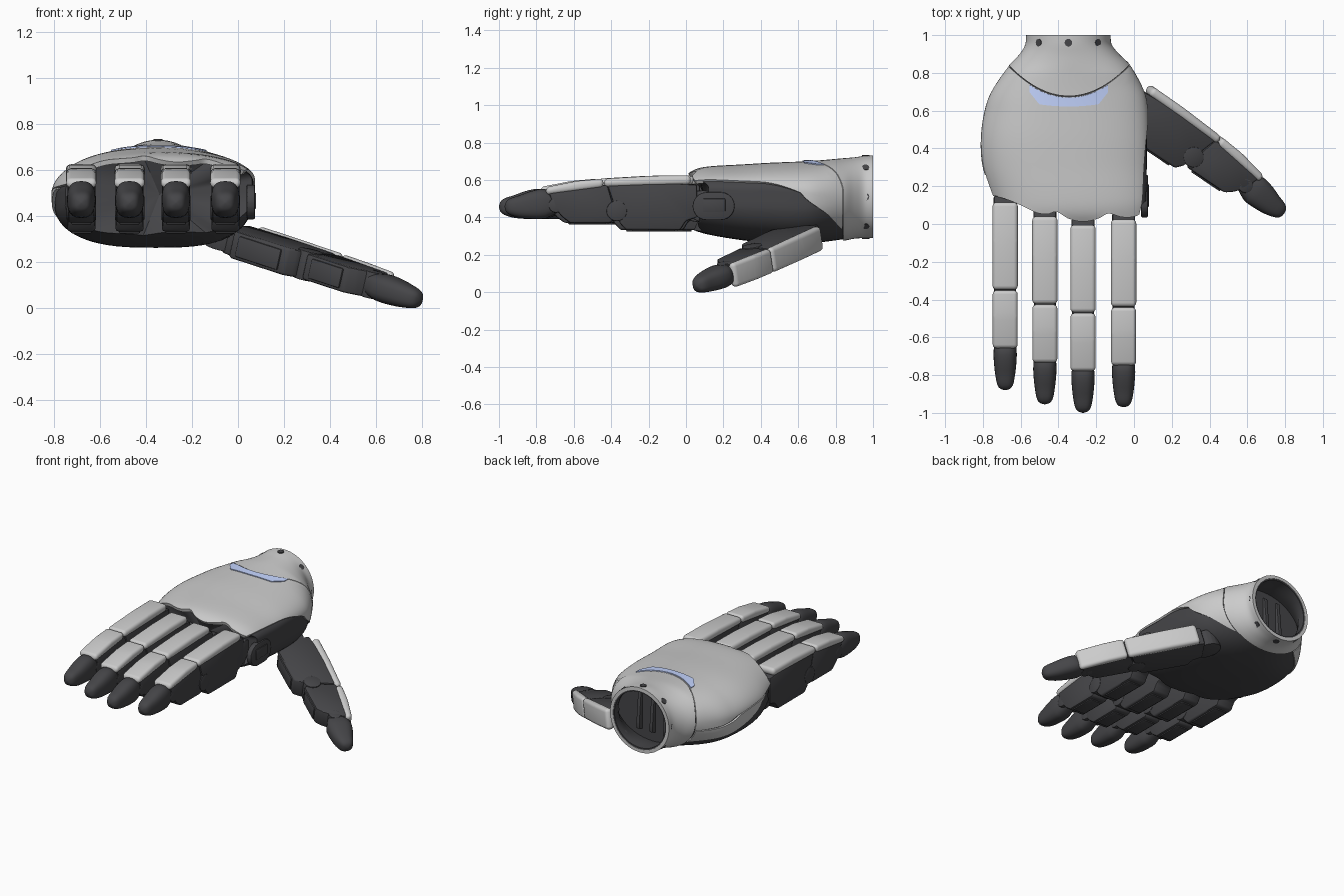
import bpy, bmesh
from math import sin, cos, pi, radians, acos
from mathutils import Matrix, Vector

if "Cube" in bpy.data.objects:
    bpy.data.objects.remove(bpy.data.objects["Cube"])


def material(name, rgb):
    m = bpy.data.materials.new(name)
    m.diffuse_color = (*rgb, 1)
    m.use_nodes = True
    m.node_tree.nodes["Principled BSDF"].inputs["Base Color"].default_value = m.diffuse_color
    return m


DARK = material("dark_rubber", (0.06, 0.06, 0.065))
BLUE = material("light_blue", (0.55, 0.66, 1.0))


def spline(keys, q):
    """Smooth interpolation of (q, values...) rows."""
    if q <= keys[0][0]:
        return keys[0][1:]
    if q >= keys[-1][0]:
        return keys[-1][1:]
    i = max(k for k in range(len(keys) - 1) if keys[k][0] <= q)
    a, b = keys[i], keys[i + 1]
    p, n = keys[max(i - 1, 0)], keys[min(i + 2, len(keys) - 1)]
    h = b[0] - a[0]
    s = (q - a[0]) / h
    out = []
    for j in range(1, len(a)):
        ma = (b[j] - p[j]) / (b[0] - p[0]) * h
        mb = (n[j] - a[j]) / (n[0] - a[0]) * h
        out.append((2*s**3 - 3*s*s + 1)*a[j] + (s**3 - 2*s*s + s)*ma
                   + (3*s*s - 2*s**3)*b[j] + (s**3 - s*s)*mb)
    return out


def finish(name, bm, mat, matrix=None):
    me = bpy.data.meshes.new(name)
    bm.to_mesh(me)
    bm.free()
    ob = bpy.data.objects.new(name, me)
    bpy.context.collection.objects.link(ob)
    if mat:
        me.materials.append(mat)
    if matrix:
        ob.matrix_world = matrix
    return ob


def sheet(name, func, nu, nv, mat=None, closed=False, caps="", thick=0, matrix=None):
    """Grid surface from func(u, v); v runs round the section."""
    bm = bmesh.new()
    cols = nv if closed else nv + 1
    g = [[bm.verts.new(func(i / nu, j / nv)) for j in range(cols)] for i in range(nu + 1)]
    for i in range(nu):
        for j in range(nv):
            k = (j + 1) % cols
            bm.faces.new((g[i][j], g[i+1][j], g[i+1][k], g[i][k]))
    for c, row in (("a", g[0]), ("b", g[-1])):
        if c in caps:
            mid = bm.verts.new(sum((v.co for v in row), Vector()) / cols)
            for j in range(cols):
                bm.faces.new((row[j], row[(j + 1) % cols], mid))
    if caps:
        bmesh.ops.recalc_face_normals(bm, faces=bm.faces)
    ob = finish(name, bm, mat, matrix)
    if thick:
        ob.modifiers.new("thickness", 'SOLIDIFY').thickness = thick
    return ob


def prism(name, pts, half, bevel, mat=None, matrix=None, x=0, seg=2):
    """Side profile (y, z) extruded across x, with rounded edges."""
    bm = bmesh.new()
    a, b = ([bm.verts.new((x + s * half, y, z)) for y, z in pts] for s in (-1, 1))
    bm.faces.new(a)
    bm.faces.new(b)
    for i in range(len(pts)):
        k = (i + 1) % len(pts)
        bm.faces.new((a[i], a[k], b[k], b[i]))
    bmesh.ops.recalc_face_normals(bm, faces=bm.faces)
    bmesh.ops.bevel(bm, geom=bm.edges[:], offset=bevel, segments=seg, profile=0.5,
                    affect='EDGES', clamp_overlap=True)
    return finish(name, bm, mat, matrix)


def disc(y, z, r, n=20):
    return [(y + r * cos(2*pi*i/n), z + r * sin(2*pi*i/n)) for i in range(n)]


# hand envelope: y, centre x, half width, top, widest z, bottom, squareness below
HAND = [(0.00, -.335, .385, .628, .55, .34, 3), (0.05, -.335, .395, .657, .55, .32, 3),
        (0.12, -.335, .410, .672, .55, .30, 3), (0.30, -.360, .440, .683, .54, .27, 3),
        (0.45, -.365, .445, .692, .54, .258, 3), (0.60, -.358, .432, .698, .53, .253, 2.9),
        (0.70, -.350, .405, .703, .52, .257, 2.6), (0.84, -.340, .320, .715, .51, .275, 2),
        (0.90, -.342, .262, .720, .51, .287, 2), (0.95, -.347, .228, .727, .51, .29, 2),
        (1.00, -.3475, .2225, .73, .51, .29, 2)]
FRONT = [(-.78, .16), (-.68, .135), (-.58, .09), (-.52, .06), (-.46, .052), (-.41, .065),
         (-.35, .03), (-.265, .012), (-.18, .03), (-.13, .055), (-.05, .036), (.03, .045), (.07, .09)]


def env(y, t, off=0.0):
    cx, w, zt, zm, zb, n = spline(HAND, y)
    c, s = cos(t), sin(t)
    p = 2 / (min(n, 2.15) if s > 0 else n)
    h = (zt - zm if s > 0 else zm - zb) + off
    fx, fz = (abs(c)**p) * (1 if c > 0 else -1), (abs(s)**p) * (1 if s > 0 else -1)
    droop = .04 * max(0, -fx)**4 * min(1, max(0, (.9 - y) / .3)) * (1 if s > 0 else 1 + fz)
    return Vector((cx + (w + off) * fx, y, zm + h * fz - droop))


def front(t):
    return spline(FRONT, env(.1, t).x)[0]


def seam_x(x):
    return .675 + .165 * min(1, abs(x + .345) / .32)**2


def seam(t):
    if sin(t) < 0:
        return .84
    y = .8
    for _ in range(12):
        y = .5 * (y + seam_x(env(y, t).x))
    return y


# back-of-hand shell, its lower edge sweeping down towards the wrist
EDGE_R = [(0, 25), (.4, 18), (.6, 2), (.75, -18), (.84, -50)]
EDGE_L = [(0, 166), (.3, 172), (.6, 180), (.84, 192)]


def shell(u, v):
    y = .05 + .79 * u
    for _ in range(3):
        a, b = spline(EDGE_R, y)[0], spline(EDGE_L, y)[0]
        t = radians(a + (b - a) * v)
        y = front(t) + (seam(t) - .002 - front(t)) * u
    return env(y, t)


sheet("hand_back_shell", shell, 30, 72, thick=.022)


# wrist cuff, liner and bolt holes
def cuff(u, v):
    t = 2 * pi * v
    s = seam(t) + .002
    return env(s + (1 - s) * u, t, .001)


sheet("wrist_cuff", cuff, 16, 72, closed=True, thick=.022)
sheet("wrist_liner", lambda u, v: env(.85 + .147 * u, 2*pi*v, -.018), 5, 48, DARK, True, thick=.012)
for i in range(8):
    a = i * pi / 4
    bm = bmesh.new()
    bmesh.ops.create_cone(bm, cap_ends=True, segments=16, radius1=.02, radius2=.02, depth=.03)
    d = Vector((cos(a), 0, sin(a)))
    rot = d.to_track_quat('Z', 'Y').to_matrix().to_4x4()
    finish(f"wrist_bolt_{i}", bm, DARK, Matrix.Translation(Vector((-.3475, .96, .51)) + d * .2095) @ rot)
for i in range(3):
    prism(f"wrist_inner_rib_{i}", [(.82, .36), (.88, .38), (.88, .42), (.86, .64), (.82, .66)],
          .012, .004, DARK, x=-.45 + .1 * i)


# light panel under the cuff seam
def panel(u, v):
    dx = .205 * (1 - 2 * v)
    top = seam_x(-.345 + dx) - .006
    low = .622 + .02 * (dx / .2)**2 + max(0, abs(dx) - .155) * 1.1
    y = low + (top - low) * u
    cx, w, *_, n = spline(HAND, y)
    f = (-.345 + dx - cx) / w
    return env(y, acos((abs(f)**(min(n, 2.15) / 2)) * (1 if f > 0 else -1)), .006)


sheet("light_panel", panel, 8, 33, BLUE, thick=.012)


# dark palm body and the grey outer side strip
def palm(u, v):
    t = 2 * pi * v
    f = front(t) + .03
    return env(f + (.845 - f) * u, t, -.013 if sin(t) > -.1 else -.008)


sheet("palm_body", palm, 28, 72, DARK, True, "ab")


def strip(u, v):
    y = .26 + .575 * u
    a = spline(EDGE_L, y)[0] + 1.5
    return env(y, radians(a + (2 + 24 * u**.8) * v), .001)


sheet("side_strip", strip, 20, 8, thick=.014)
prism("knuckle_side_plate", disc(.185, .46, .075)[15:] + disc(.185, .46, .075)[:6]
      + disc(.11, .46, .075)[5:16], .018, .006, DARK, x=.056)
prism("knuckle_side_slot", [(.09, .43), (.21, .43), (.21, .50), (.09, .50)], .005, .004, DARK, x=.074)

TIP = [(-.99, .457, .001, .001), (-.985, .457, .022, .022), (-.965, .457, .04, .042),
       (-.91, .458, .052, .06), (-.85, .466, .059, .074), (-.79, .472, .062, .081),
       (-.77, .472, .06, .078), (-.70, .468, .045, .04)]


def tip(u, v):
    y = -.71 - .28 * sin(u * pi / 2)
    cz, w, h = spline(TIP, y)
    c, s = cos(2*pi*v), sin(2*pi*v)
    return (w * (abs(c)**.75) * (1 if c > 0 else -1), y, cz + h * (abs(s)**.75) * (1 if s > 0 else -1))


def digit(name, m):
    """One finger pointing to -y, base at y = 0, back of finger at z = 0.62."""
    # grey covers
    prism(name + "_lower_cover", [(.005, .625), (-.2, .622), (-.458, .607), (-.458, .562), (.005, .575)],
          .067, .022, None, m, seg=4)
    prism(name + "_upper_cover", [(-.462, .607), (-.6, .595), (-.768, .562), (-.768, .52), (-.462, .56)],
          .066, .02, None, m, seg=4)
    # dark segments
    prism(name + "_lower_body", [(.04, .575), (.04, .40), (-.02, .38), (-.05, .332), (-.34, .332),
          (-.375, .37), (-.40, .45), (-.44, .57), (-.2, .59)], .061, .012, DARK, m)
    prism(name + "_upper_body", [(-.44, .575), (-.395, .42), (-.42, .37), (-.64, .37), (-.68, .40),
          (-.725, .45), (-.755, .535), (-.6, .565)], .058, .012, DARK, m)
    sheet(name + "_tip", tip, 14, 28, DARK, True, "ab", matrix=m)
    # palm-side pads
    prism(name + "_lower_pad", [(-.08, .345), (-.08, .324), (-.31, .324), (-.31, .345)], .046, .006, DARK, m)
    prism(name + "_upper_pad", [(-.45, .38), (-.45, .362), (-.62, .362), (-.62, .38)], .044, .006, DARK, m)
    # hinges
    for part, y, z, r, w in (("base", .07, .46, .085, .052), ("middle", -.39, .435, .055, .064),
                             ("end", -.715, .465, .04, .058)):
        prism(f"{name}_{part}_hinge", disc(y, z, r), w, .005, DARK, m)


for name, x, y in (("little_finger", -.682, .11), ("ring_finger", -.472, .035),
                   ("middle_finger", -.27, -.01), ("index_finger", -.055, .02)):
    digit(name, Matrix.Translation((x, y, 0)))

# thumb: same digit turned outwards and down
d = Vector((.805, -.543, -.262)).normalized()
n = Vector((.56, .83, 0)).normalized()
n = (n - d * n.dot(d)).normalized()
basis = Matrix((-d.cross(n), -d, n)).transposed().to_4x4()
digit("thumb", Matrix.Translation((.083, .71, .289)) @ basis @ Matrix.Translation((0, 0, -.6)))

# apply thickness and smooth shading
bpy.ops.object.select_all(action='SELECT')
bpy.context.view_layer.objects.active = bpy.context.scene.objects["palm_body"]
bpy.ops.object.convert(target='MESH')
bpy.ops.object.shade_smooth_by_angle(angle=radians(38))
